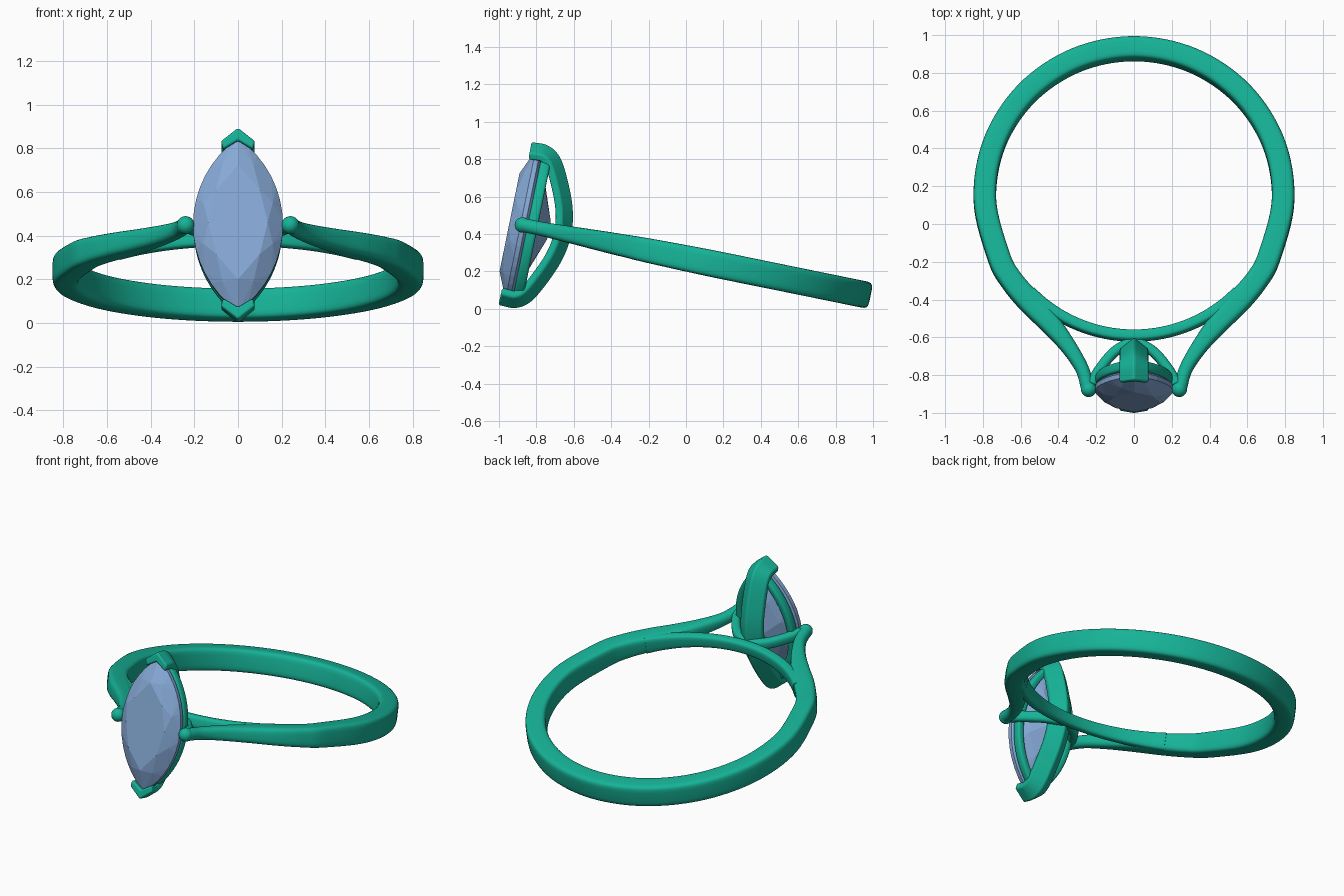
import bpy, bmesh, math
from mathutils import Vector, Matrix

if "Cube" in bpy.data.objects:
    bpy.data.objects.remove(bpy.data.objects["Cube"])

# Everything is built around the ring centre, then tilted and lifted into place
PLACE = Matrix.Translation((0, 0.154, 0.239)) @ Matrix.Rotation(math.radians(-11.5), 4, 'X')


def material(name, color):
    m = bpy.data.materials.new(name)
    m.diffuse_color = color
    m.use_nodes = True
    m.node_tree.nodes["Principled BSDF"].inputs["Base Color"].default_value = m.diffuse_color
    return m


METAL = material("teal_metal", (0.008, 0.45, 0.31, 1))
GEM = material("blue_gem", (0.24, 0.40, 0.68, 1))


def finish(name, bm, mat, smooth=True, bevel=0):
    bmesh.ops.recalc_face_normals(bm, faces=bm.faces)
    me = bpy.data.meshes.new(name)
    bm.to_mesh(me)
    bm.free()
    me.transform(PLACE)
    me.materials.append(mat)
    ob = bpy.data.objects.new(name, me)
    bpy.context.collection.objects.link(ob)
    if bevel:
        b = ob.modifiers.new("soft_edges", 'BEVEL')
        b.width, b.segments = bevel, 3
        b.limit_method, b.angle_limit = 'ANGLE', math.radians(30)
    if smooth:
        bpy.ops.object.select_all(action='DESELECT')
        ob.select_set(True)
        bpy.context.view_layer.objects.active = ob
        bpy.ops.object.shade_smooth_by_angle(angle=math.radians(40))
    return ob


def spline(keys, steps):
    """Catmull-Rom through tuples of any length."""
    k = [Vector(p) for p in keys]
    k = [2 * k[0] - k[1]] + k + [2 * k[-1] - k[-2]]
    out = []
    for i in range(1, len(k) - 2):
        a, b, c, d = k[i - 1:i + 3]
        for s in range(steps):
            t = s / steps
            out.append(0.5 * (2 * b + (c - a) * t + (2 * a - 5 * b + 4 * c - d) * t * t
                              + (3 * b - a - 3 * c + d) * t ** 3))
    return out + [k[-2]]


def oval(w, h, e=2, n=24):
    """Rounded section: e=2 is an ellipse, larger e is squarer."""
    pts = []
    for i in range(n):
        a = 2 * math.pi * (i + 0.5) / n
        c, s = math.cos(a), math.sin(a)
        pts.append((math.copysign(abs(c) ** (2 / e), c) * h / 2,
                    math.copysign(abs(s) ** (2 / e), s) * w / 2))
    return pts


def sweep(path, axis, sections, closed=False):
    """Sweep sections (along axis, along outward normal) on a planar path."""
    bm, axis, n = bmesh.new(), Vector(axis), len(path)
    path = [Vector(p) for p in path]
    rings = []
    for i, p in enumerate(path):
        q = path[(i + 1) % n] if closed else path[min(i + 1, n - 1)]
        r = path[i - 1] if closed else path[max(i - 1, 0)]
        nor = axis.cross((q - r).normalized())
        rings.append([bm.verts.new(p + axis * a + nor * b) for a, b in sections[i]])
    m = len(rings[0])
    for i in range(n if closed else n - 1):
        A, B = rings[i], rings[(i + 1) % n]
        for j in range(m):
            bm.faces.new((A[j], A[(j + 1) % m], B[(j + 1) % m], B[j]))
    if not closed:
        bm.faces.new(rings[0])
        bm.faces.new(rings[-1])
    return bm


# Band: round at the back, shoulders leaving the circle towards the side prongs
# keys: x, y, thickness, height, squareness
keys = []
for deg in range(90, -26, -23):
    a = math.radians(deg)
    keys.append((0.79 * math.cos(a), 0.79 * math.sin(a), 0.12, 0.143 if deg > -10 else 0.132, 5))
keys += [(0.65, -0.46, 0.12, 0.122, 4.5), (0.555, -0.575, 0.125, 0.112, 4),
         (0.445, -0.695, 0.11, 0.1, 3.5), (0.347, -0.82, 0.085, 0.087, 3),
         (0.275, -0.94, 0.072, 0.076, 2.3), (0.243, -1.05, 0.072, 0.074, 2)]
keys = [(-k[0],) + k[1:] for k in keys[:0:-1]] + keys
pts = spline(keys, 8)
finish("band", sweep([(p[0], p[1], 0) for p in pts], (0, 0, 1),
                     [oval(p[2], p[3], p[4]) for p in pts]), METAL)

# Thin bridge closing the finger hole at the front
path, secs = [], []
for i in range(41):
    t = (i - 20) / 20
    a = t * math.radians(46)
    path.append((0.76 * math.sin(a), -0.76 * math.cos(a), 0))
    secs.append(oval(0.06, 0.075 + 0.035 * t * t, 3.5))
finish("front_bridge", sweep(path, (0, 0, 1), secs), METAL)

# Side prong tips
for side, label in ((-1, "left"), (1, "right")):
    bm = bmesh.new()
    bmesh.ops.create_uvsphere(bm, u_segments=24, v_segments=14, radius=0.041,
                              matrix=Matrix.Translation((side * 0.24, -1.05, 0)))
    finish(label + "_prong_tip", bm, METAL)

# Basket crossbar from one side prong to the other
half = [(0, -0.80, 0), (0.1, -0.845, 0), (0.18, -0.94, 0), (0.225, -1.02, 0)]
path = spline([(-x, y, z) for x, y, z in half[:0:-1]] + half, 8)
finish("basket_crossbar", sweep(path, (0, 0, 1), [oval(0.055, 0.065, 2.6)] * len(path)), METAL)

# Pointed arch running behind the stone and ending in two V claws
chevron = [(0, 0), (0.078, -0.062), (0.068, -0.1), (0, -0.058), (-0.068, -0.1), (-0.078, -0.062)]
half = [(0, -1.09, 0.448), (0, -1.0, 0.447), (0, -0.925, 0.4), (0, -0.86, 0.29),
        (0, -0.8, 0.14), (0, -0.78, 0)]
path = spline(half + [(x, y, -z) for x, y, z in half[-2::-1]], 8)
finish("claw_arch", sweep(path, (1, 0, 0), [chevron] * len(path)), METAL, bevel=0.01)


def marquise(t, a, b):
    """Point on a pointed oval; t runs 0..1 starting at the upper tip."""
    side = 1 if t % 1 < 0.5 else -1
    R = (a * a + b * b) / (2 * b)
    ang = math.asin(a / R) * (1 - 4 * (t % 0.5))
    return side * (R * math.cos(ang) - R + b), side * R * math.sin(ang)


# Pointed oval rail under the stone
path = [(x, -0.995, z) for x, z in (marquise(i / 64, 0.385, 0.182) for i in range(64))]
finish("stone_rail", sweep(path, (0, 1, 0), [oval(0.045, 0.055, 3.5, 16)] * 64, True), METAL)

# Faceted stone: hull of table, crown, girdle, pavilion and culet rings
bm = bmesh.new()
for y, scale, count, shift in ((-1.12, 0.66, 8, 0), (-1.098, 0.83, 8, 0.5), (-1.06, 1, 32, 0),
                               (-1.035, 1, 32, 0), (-0.965, 0.62, 8, 0.5), (-0.905, 0.12, 4, 0)):
    for i in range(count):
        x, z = marquise((i + shift) / count, 0.405 * scale, 0.206 * scale)
        bm.verts.new((x, y, z))
bmesh.ops.convex_hull(bm, input=bm.verts)
bmesh.ops.delete(bm, geom=[v for v in bm.verts if not v.link_faces], context='VERTS')
bmesh.ops.dissolve_limit(bm, angle_limit=0.01, verts=bm.verts, edges=bm.edges)
finish("stone", bm, GEM, smooth=False)
